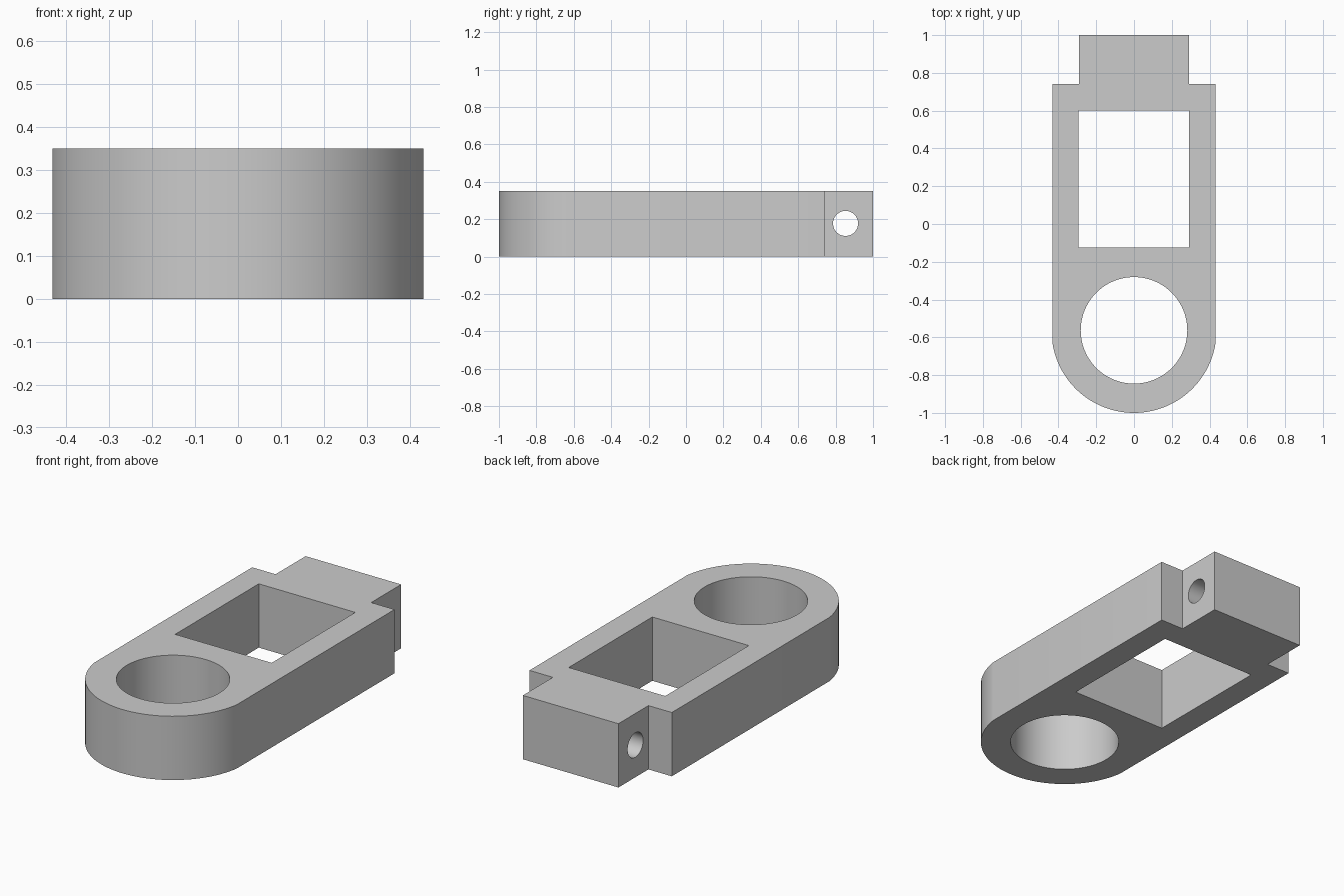
import bpy, bmesh, math
from mathutils import Matrix, Vector

default = bpy.data.objects.get("Cube")
if default:
    bpy.data.objects.remove(default, do_unlink=True)

HEIGHT = 0.35
HALF_WIDTH = 0.432
RING_Y, RING_R, BORE_R = -0.563, 0.437, 0.282
SHOULDER_Y, TAB_HALF = 0.74, 0.29
PIN_Y, PIN_R = 0.853, 0.067

grey = bpy.data.materials.new("plain grey")
grey.use_nodes = True
colour = (0.6, 0.6, 0.6, 1)
grey.diffuse_color = colour
grey.node_tree.nodes["Principled BSDF"].inputs["Base Color"].default_value = colour


def make_object(name, bm):
    bmesh.ops.recalc_face_normals(bm, faces=bm.faces)
    mesh = bpy.data.meshes.new(name)
    bm.to_mesh(mesh)
    bm.free()
    mesh.materials.append(grey)
    obj = bpy.data.objects.new(name, mesh)
    bpy.context.collection.objects.link(obj)
    return obj


def extrude_profile(name, points, height):
    bm = bmesh.new()
    face = bm.faces.new([bm.verts.new((x, y, 0)) for x, y in points])
    new = bmesh.ops.extrude_face_region(bm, geom=[face])["geom"]
    bmesh.ops.translate(bm, vec=Vector((0, 0, height)),
                        verts=[v for v in new if isinstance(v, bmesh.types.BMVert)])
    return make_object(name, bm)


def box_cutter(name, x0, x1, y0, y1):
    bm = bmesh.new()
    bmesh.ops.create_cube(bm, size=1)
    bmesh.ops.scale(bm, vec=(x1 - x0, y1 - y0, 1), verts=bm.verts)
    bmesh.ops.translate(bm, vec=((x0 + x1) / 2, (y0 + y1) / 2, HEIGHT / 2), verts=bm.verts)
    return make_object(name, bm)


def round_cutter(name, radius, centre, rotation=Matrix(), segments=64):
    bm = bmesh.new()
    bmesh.ops.create_cone(bm, cap_ends=True, segments=segments, radius1=radius,
                          radius2=radius, depth=2,
                          matrix=Matrix.Translation(centre) @ rotation)
    return make_object(name, bm)


# Link body: rounded front end, straight sides, stepped tab at the back
start = math.acos(HALF_WIDTH / RING_R)
steps = 48
arc = []
for i in range(steps + 1):
    a = math.pi + start + (math.pi - 2 * start) * i / steps
    arc.append((RING_R * math.cos(a), RING_Y + RING_R * math.sin(a)))
right_back = [(HALF_WIDTH, SHOULDER_Y), (TAB_HALF, SHOULDER_Y), (TAB_HALF, 1)]
left_back = [(-x, y) for x, y in reversed(right_back)]
body = extrude_profile("link_body", arc + right_back + left_back, HEIGHT)

# Bore, rectangular window and cross pin hole
cutters = [
    round_cutter("bore_cutter", BORE_R, (0, RING_Y, 0), segments=96),
    box_cutter("window_cutter", -0.294, 0.292, -0.125, 0.6),
    round_cutter("pin_hole_cutter", PIN_R, (0, PIN_Y, 0.177),
                 Matrix.Rotation(math.pi / 2, 4, "Y"), 48),
]
bpy.context.view_layer.objects.active = body
for cutter in cutters:
    cut = body.modifiers.new(cutter.name, "BOOLEAN")
    cut.operation = "DIFFERENCE"
    cut.solver = "EXACT"
    cut.object = cutter
    bpy.ops.object.modifier_apply(modifier=cut.name)
    bpy.data.objects.remove(cutter, do_unlink=True)

# Smooth round walls with crisp edges
bpy.ops.object.select_all(action="DESELECT")
body.select_set(True)
bpy.ops.object.shade_smooth_by_angle(angle=math.radians(25))
